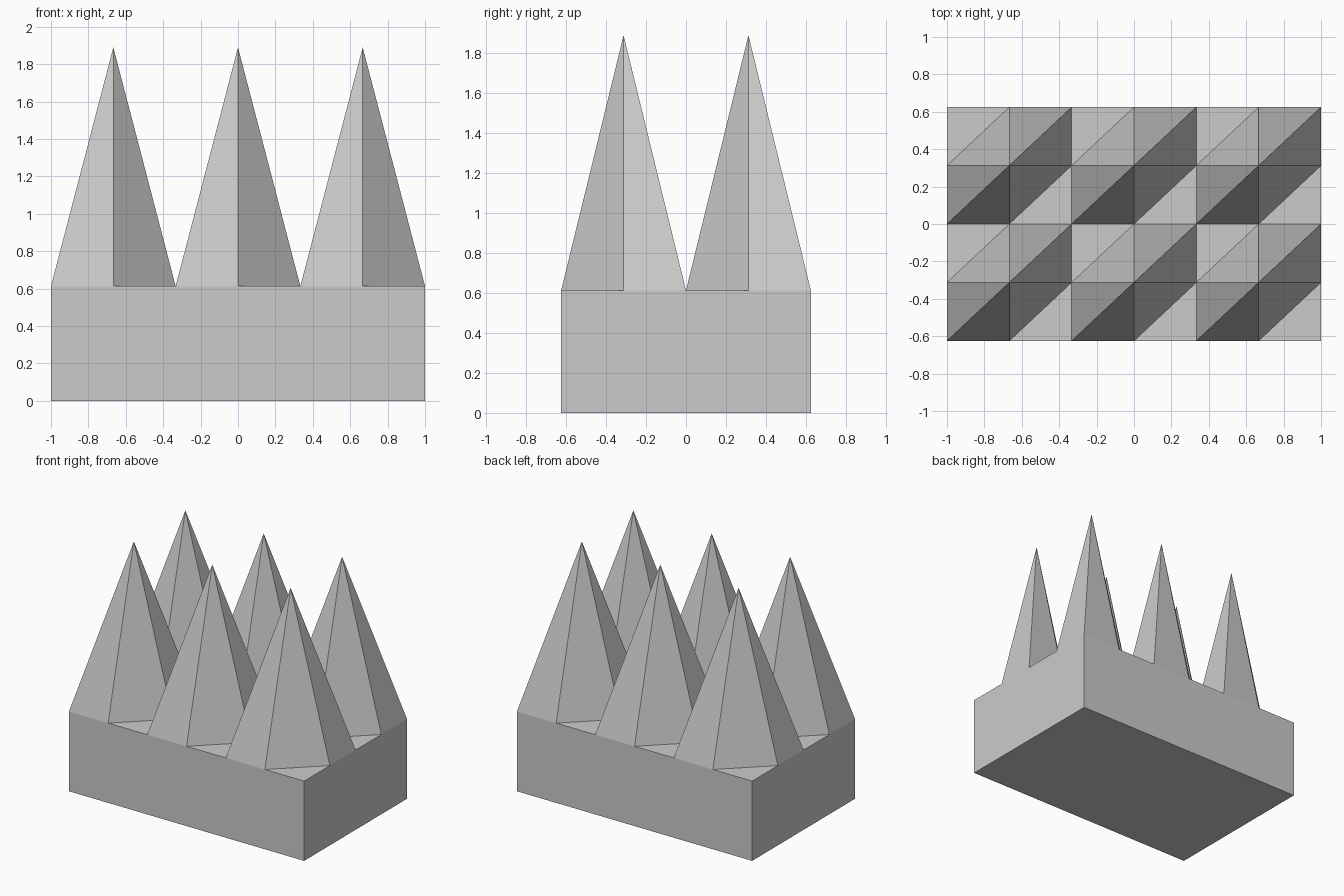
import bpy, bmesh

if "Cube" in bpy.data.objects:
    bpy.data.objects.remove(bpy.data.objects["Cube"])

HALF_X, HALF_Y = 1.0, 0.625
BASE_Z, TIP_Z = 0.613, 1.89
NX, NY = 6, 4          # grid cells; every odd/odd grid point is a spike tip

bm = bmesh.new()

# Spiked top: a height grid with every cell split along the same diagonal
grid = [[bm.verts.new((-HALF_X + 2 * HALF_X * i / NX,
                       -HALF_Y + 2 * HALF_Y * j / NY,
                       TIP_Z if i % 2 and j % 2 else BASE_Z))
         for j in range(NY + 1)] for i in range(NX + 1)]
for i in range(NX):
    for j in range(NY):
        ll, lr = grid[i][j], grid[i + 1][j]
        ur, ul = grid[i + 1][j + 1], grid[i][j + 1]
        bm.faces.new((ll, lr, ur))
        bm.faces.new((ll, ur, ul))

# Block walls: drop the outline to the floor, then close the bottom
rim = [e for e in bm.edges if e.is_boundary]
walls = bmesh.ops.extrude_edge_only(bm, edges=rim)["geom"]
for v in walls:
    if isinstance(v, bmesh.types.BMVert):
        v.co.z = 0
bmesh.ops.contextual_create(bm, geom=[e for e in bm.edges if e.is_boundary])
bmesh.ops.recalc_face_normals(bm, faces=bm.faces[:])

mesh = bpy.data.meshes.new("spiked_block")
bm.to_mesh(mesh)
bm.free()
block = bpy.data.objects.new("spiked_block", mesh)
bpy.context.collection.objects.link(block)
